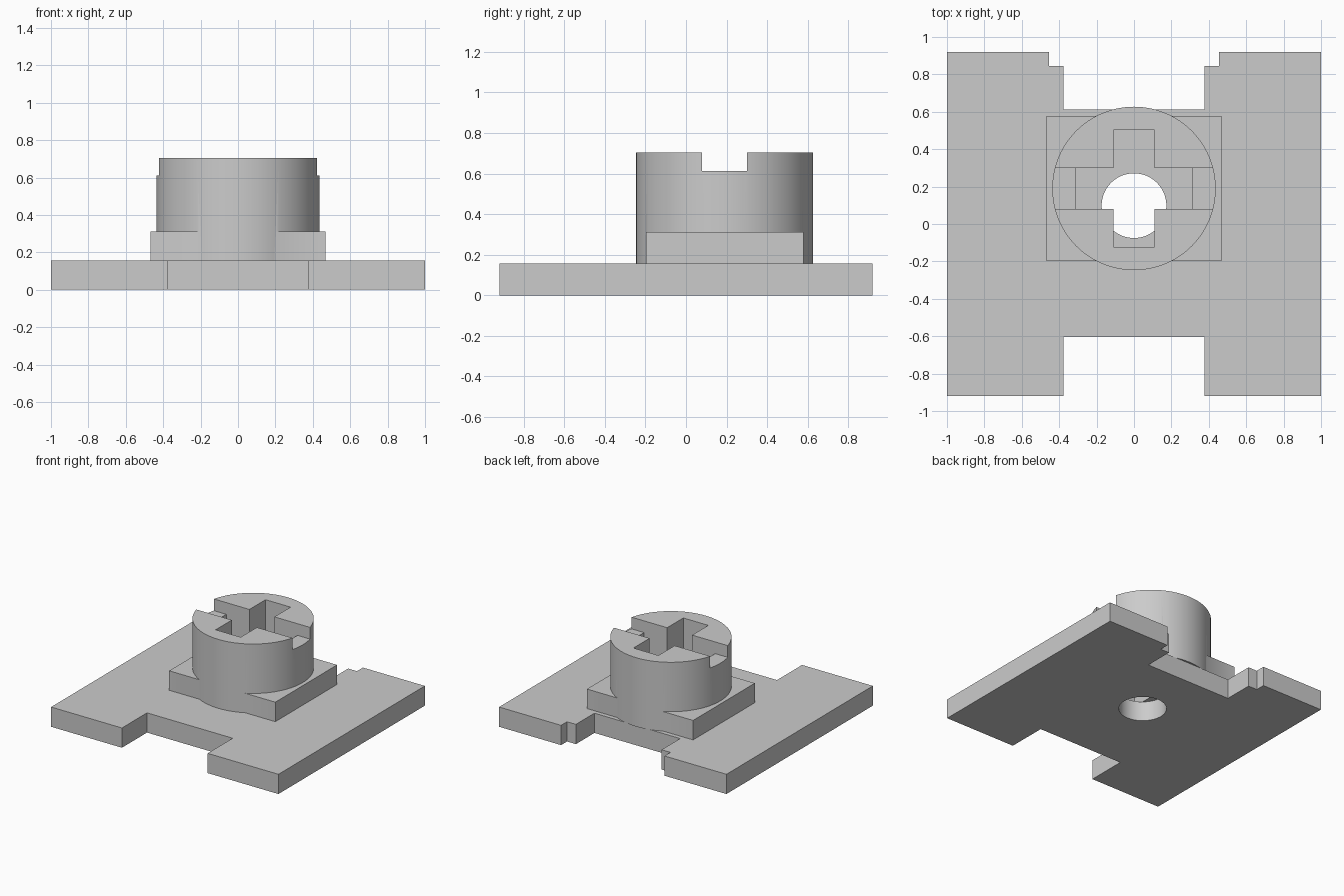
import bpy
import bmesh
import math

cube = bpy.data.objects.get("Cube")
if cube:
    bpy.data.objects.remove(cube, do_unlink=True)

# Single grey material
grey = bpy.data.materials.new("plain grey")
grey.use_nodes = True
GREY = (0.6, 0.6, 0.6, 1)
grey.diffuse_color = GREY
grey.node_tree.nodes["Principled BSDF"].inputs["Base Color"].default_value = GREY

BOSS_Y = 0.19     # centre of the boss
PLATE_TOP = 0.157
FOOT_TOP = 0.312
NOTCH_Z = 0.612
BOSS_TOP = 0.705


def prism(name, outline, z0, z1):
    """Extrude a counter-clockwise outline from z0 to z1."""
    bm = bmesh.new()
    base = bm.faces.new([bm.verts.new((x, y, z0)) for x, y in outline])
    top = bmesh.ops.extrude_face_region(bm, geom=[base])["geom"]
    bmesh.ops.translate(bm, vec=(0, 0, z1 - z0),
                        verts=[g for g in top if isinstance(g, bmesh.types.BMVert)])
    bmesh.ops.recalc_face_normals(bm, faces=bm.faces)
    mesh = bpy.data.meshes.new(name)
    bm.to_mesh(mesh)
    bm.free()
    mesh.materials.append(grey)
    obj = bpy.data.objects.new(name, mesh)
    bpy.context.collection.objects.link(obj)
    return obj


def rectangle(x, y0, y1):
    return [(-x, y0), (x, y0), (x, y1), (-x, y1)]


def circle(radius, y, count=96):
    angles = [2 * math.pi * i / count for i in range(count)]
    return [(radius * math.cos(a), y + radius * math.sin(a)) for a in angles]


def combine(target, tool, operation):
    """Apply a boolean and discard the tool object."""
    mod = target.modifiers.new(operation.lower(), 'BOOLEAN')
    mod.operation, mod.solver, mod.object = operation, 'EXACT', tool
    bpy.context.view_layer.objects.active = target
    bpy.ops.object.modifier_apply(modifier=mod.name)
    bpy.data.objects.remove(tool, do_unlink=True)


# Base plate: mirrored outline with front notch and stepped back notch
half = [(0.377, -0.605), (0.377, -0.92), (1, -0.92), (1, 0.92),
        (0.455, 0.92), (0.455, 0.845), (0.377, 0.845), (0.377, 0.612)]
plate = prism("base_plate", half + [(-x, y) for x, y in reversed(half)], 0, PLATE_TOP)
combine(plate, prism("bore_cutter", circle(0.173, 0.098), -0.1, 0.3), 'DIFFERENCE')

# Round boss joined to its square foot
boss = prism("socket_boss", circle(0.437, BOSS_Y), PLATE_TOP, BOSS_TOP)
foot = prism("foot_block", rectangle(0.467, -0.198, 0.578), PLATE_TOP, FOOT_TOP)
combine(boss, foot, 'UNION')

# Cross-shaped socket down to the plate
arm, reach = 0.11, 0.313
quarter = [(reach, -arm), (reach, arm), (arm, arm)]
cross = []
for turn in range(4):
    for x, y in quarter:
        for _ in range(turn):
            x, y = -y, x
        cross.append((x, y + BOSS_Y))
combine(boss, prism("cross_cutter", cross, 0.05, 0.9), 'DIFFERENCE')

# Shallow notches across the rim
notch = prism("notch_cutter", rectangle(0.6, BOSS_Y - arm, BOSS_Y + arm), NOTCH_Z, 0.9)
combine(boss, notch, 'DIFFERENCE')

# Smooth round walls, sharp edges
for obj in (plate, boss):
    bpy.ops.object.select_all(action='DESELECT')
    obj.select_set(True)
    bpy.context.view_layer.objects.active = obj
    bpy.ops.object.shade_smooth_by_angle(angle=math.radians(30))
